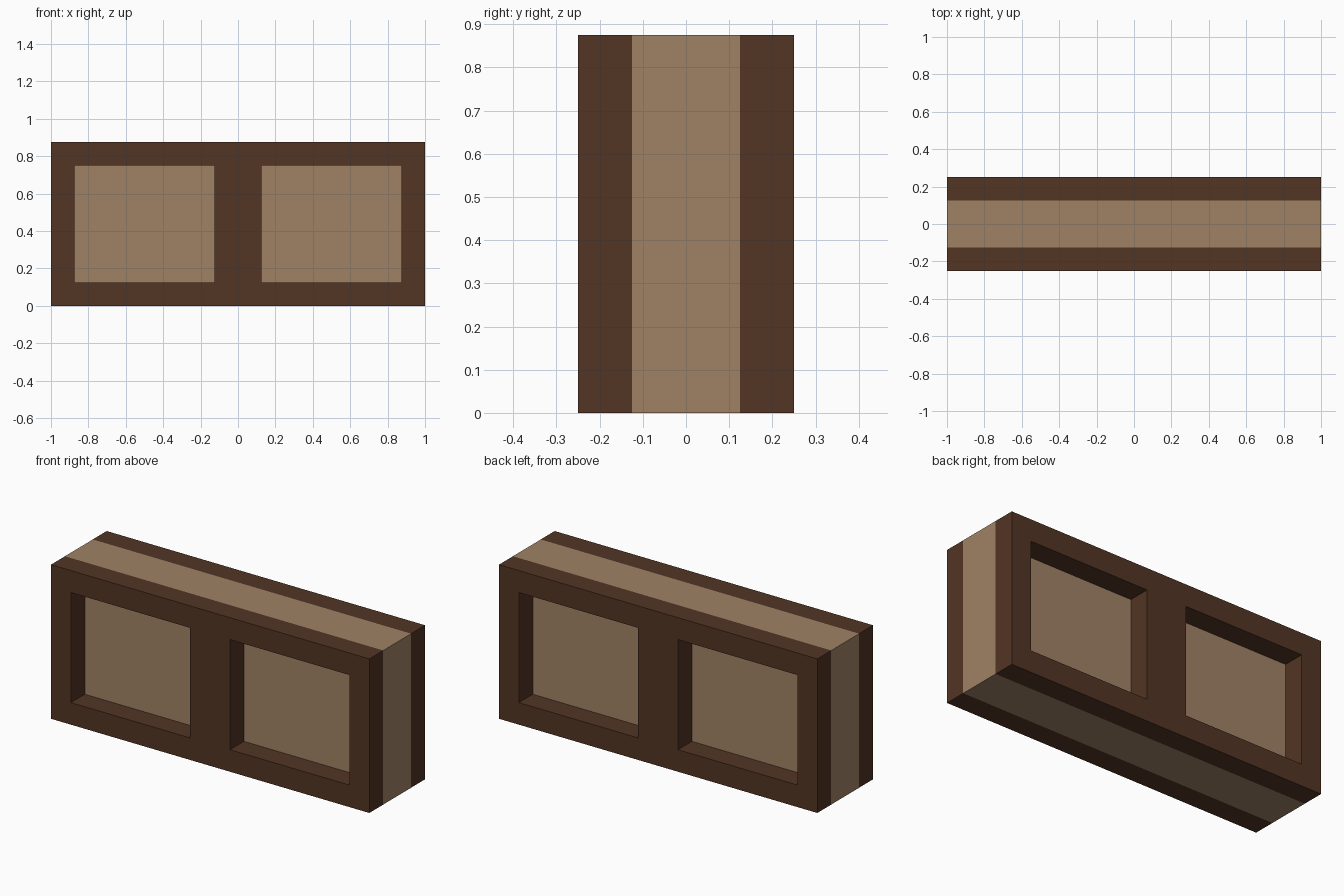
import bpy
import bmesh

if "Cube" in bpy.data.objects:
    bpy.data.objects.remove(bpy.data.objects["Cube"])

W, H, D = 1.0, 0.875, 0.25      # half width, height, half depth
CORE, RIM = 0.125, 0.125        # half core depth, rim width


def material(name, rgb):
    m = bpy.data.materials.new(name)
    m.diffuse_color = (*rgb, 1.0)
    m.use_nodes = True
    m.node_tree.nodes["Principled BSDF"].inputs["Base Color"].default_value = m.diffuse_color
    return m


light_wood = material("light_wood", (0.352, 0.225, 0.130))
dark_wood = material("dark_wood", (0.084, 0.035, 0.018))


def finish(bm, name, mat):
    bmesh.ops.recalc_face_normals(bm, faces=bm.faces[:])
    mesh = bpy.data.meshes.new(name)
    bm.to_mesh(mesh)
    bm.free()
    mesh.materials.append(mat)
    obj = bpy.data.objects.new(name, mesh)
    bpy.context.collection.objects.link(obj)
    return obj


# Solid middle panel, visible as a band around the sides
bm = bmesh.new()
bmesh.ops.create_cube(bm, size=1.0)
for v in bm.verts:
    v.co = (v.co.x * 2 * W, v.co.y * 2 * CORE, (v.co.z + 0.5) * H)
finish(bm, "middle_panel", light_wood)


# Frame with two window openings, laid out on a grid and extruded
def frame(name, y_inner, y_outer):
    xs = [-W, -W + RIM, -RIM, RIM, W - RIM, W]
    zs = [0, RIM, H - RIM, H]
    bm = bmesh.new()
    grid = [[bm.verts.new((x, y_inner, z)) for z in zs] for x in xs]
    for i in range(5):
        for k in range(3):
            if k == 1 and i in (1, 3):
                continue
            bm.faces.new((grid[i][k], grid[i + 1][k],
                          grid[i + 1][k + 1], grid[i][k + 1]))
    out = bmesh.ops.extrude_face_region(bm, geom=bm.faces[:], use_keep_orig=True)
    for v in out["geom"]:
        if isinstance(v, bmesh.types.BMVert):
            v.co.y = y_outer
    finish(bm, name, dark_wood)


frame("front_frame", -CORE, -D)
frame("back_frame", CORE, D)
